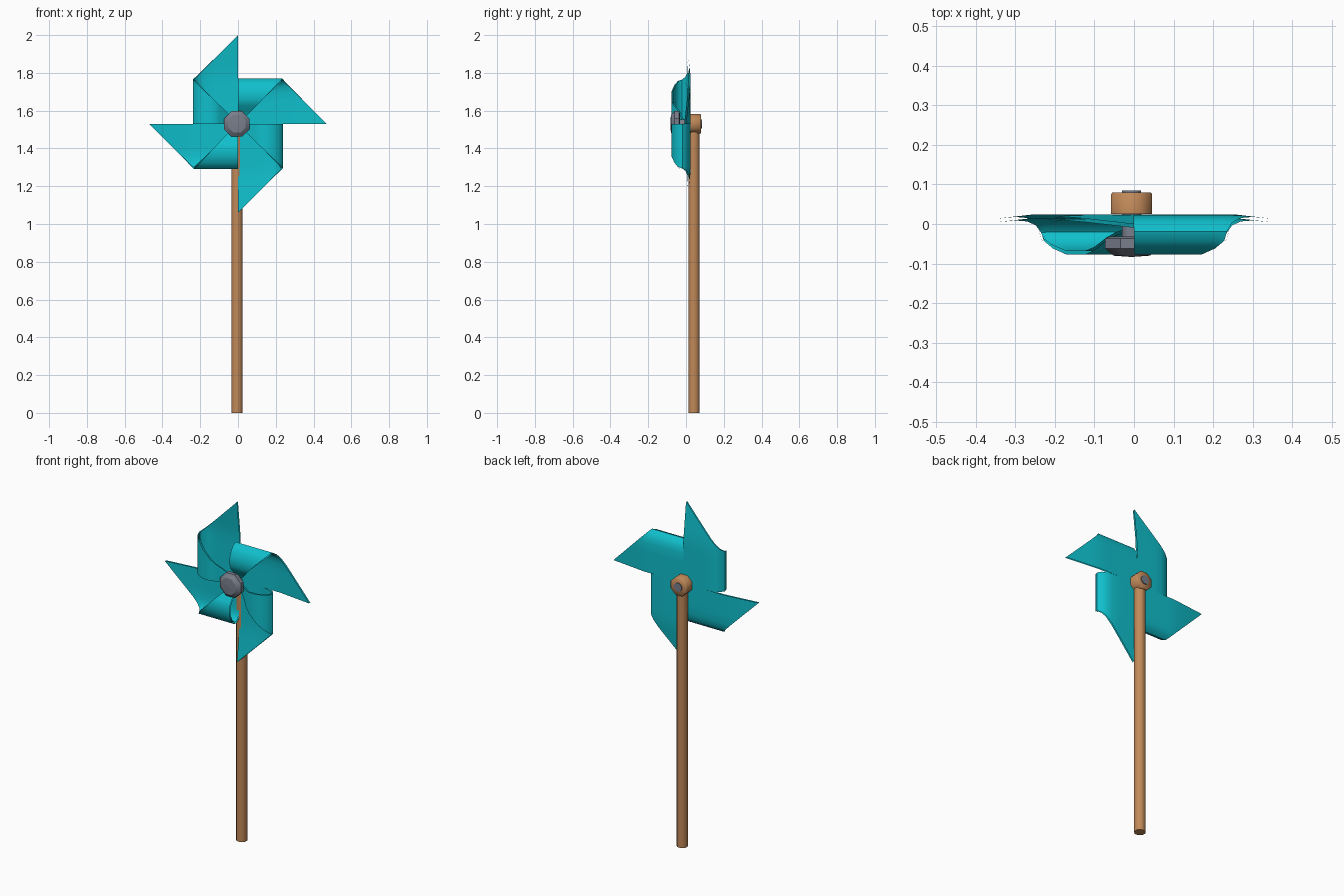
import bpy, bmesh, math
from mathutils import Matrix, Vector

if "Cube" in bpy.data.objects:
    bpy.data.objects.remove(bpy.data.objects["Cube"])

CX, CZ = -0.006, 1.53   # axle position


def material(name, rgb):
    m = bpy.data.materials.new(name)
    m.diffuse_color = (*rgb, 1)
    m.use_nodes = True
    m.node_tree.nodes["Principled BSDF"].inputs["Base Color"].default_value = m.diffuse_color
    return m


TEAL = material("teal paper", (0.005, 0.52, 0.60))
WOOD = material("wood brown", (0.53, 0.25, 0.10))
GREY = material("slate grey", (0.19, 0.21, 0.26))


def finish(name, bm, mat, angle):
    me = bpy.data.meshes.new(name)
    bm.to_mesh(me)
    bm.free()
    me.materials.append(mat)
    ob = bpy.data.objects.new(name, me)
    bpy.context.collection.objects.link(ob)
    bpy.ops.object.select_all(action='DESELECT')
    ob.select_set(True)
    bpy.context.view_layer.objects.active = ob
    bpy.ops.object.shade_smooth_by_angle(angle=math.radians(angle))
    return ob


def lathe(name, profile, origin, axis, mat, sides=8, angle=30):
    """Closed turned shape from (radius, distance along axis) points."""
    bm = bmesh.new()
    rings = []
    for r, h in profile:
        ring = []
        for i in range(sides):
            a = 2 * math.pi * (i + 0.5) / sides
            c, s = r * math.cos(a), r * math.sin(a)
            p = (c, s, h) if axis == 'Z' else (c, h, s)
            ring.append(bm.verts.new(Vector(p) + Vector(origin)))
        rings.append(ring)
    for a, b in zip(rings, rings[1:]):
        for i in range(sides):
            j = (i + 1) % sides
            bm.faces.new((a[i], a[j], b[j], b[i]))
    bm.faces.new(rings[0])
    bm.faces.new(rings[-1])
    bmesh.ops.recalc_face_normals(bm, faces=bm.faces)
    return finish(name, bm, mat, angle)


# paper sail: four quarters of a square sheet, each with one corner curled to the centre
L = 0.47
back = [(0, 0.019), (0.06, 0.019), (0.12, 0.019), (0.17, 0.018),
        (0.20, 0.012), (0.222, 0.0), (0.235, -0.02)]
curl = [(0.228, -0.04), (0.205, -0.058), (0.17, -0.073), (0.125, -0.073),
        (0.10, -0.062), (0.07, -0.038), (0.045, -0.024), (0.015, -0.014)]
rows = [(v, y, L - v) for v, y in back] + [(v, y, v) for v, y in curl]
COLS = 9
bm = bmesh.new()
for q in range(4):
    rot = Matrix.Rotation(q * math.pi / 2, 3, 'Y')
    grid = []
    for v, y, umax in rows:
        line = []
        for i in range(COLS + 1):
            u = umax * i / COLS
            bend = 0.024 * max(0, (u - 0.26) / 0.21)   # tips lean forward
            line.append(bm.verts.new(rot @ Vector((u, y - bend, v)) + Vector((0, 0, CZ))))
        grid.append(line)
    for a, b in zip(grid, grid[1:]):
        for i in range(COLS):
            bm.faces.new((a[i], a[i + 1], b[i + 1], b[i]))
bmesh.ops.remove_doubles(bm, verts=bm.verts, dist=0.0001)
sail = finish("paper_sail", bm, TEAL, 40)
mod = sail.modifiers.new("paper thickness", 'SOLIDIFY')
mod.thickness, mod.offset, mod.use_rim = 0.009, 0, False

# stick
lathe("stick", [(0.032, 0), (0.032, 1.50)], (-0.005, 0.042, 0), 'Z', WOOD, 8, 50)
# collar behind the sail
lathe("collar", [(0.056, 0.025), (0.056, 0.076), (0.052, 0.08)],
      (CX, 0, CZ), 'Y', WOOD, 8, 50)
# axle pin
lathe("axle_pin", [(0.026, -0.04), (0.026, 0.085)], (CX, 0, CZ), 'Y', GREY, 8, 50)
# front hub cap
lathe("hub_cap", [(0.058, -0.031), (0.073, -0.037), (0.073, -0.062),
                  (0.05, -0.08), (0.004, -0.083)], (CX, 0, CZ), 'Y', GREY, 8, 30)
